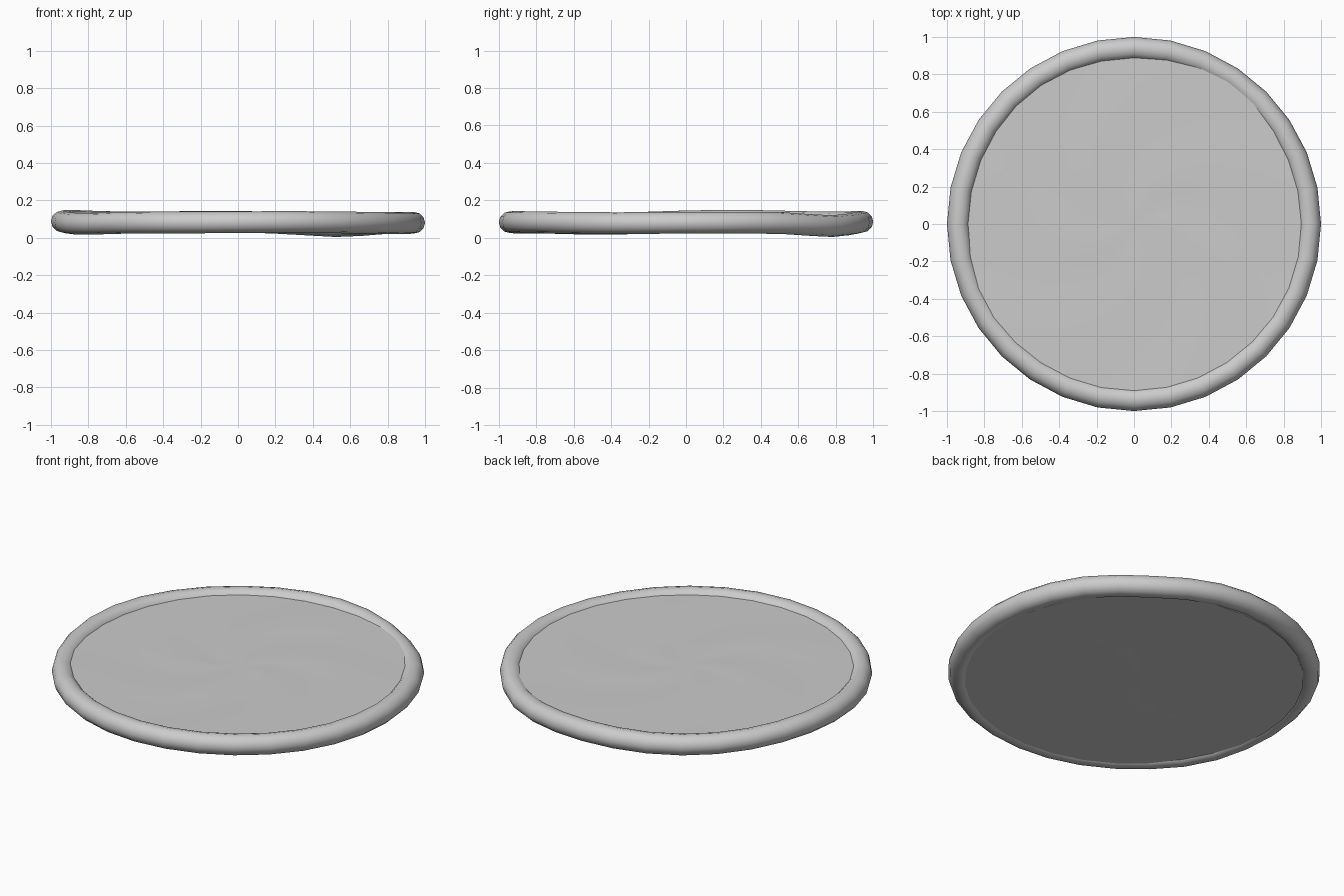
import bpy, bmesh, math

if "Cube" in bpy.data.objects:
    bpy.data.objects.remove(bpy.data.objects["Cube"])

SEG = 32


def bump(a, centre, width, height):
    d = (a - centre + 180) % 360 - 180
    return height * math.exp(-(d / width) ** 2)


def rim_wave(a):
    # gentle hand-rolled rise and fall around the rim (a in degrees)
    return (bump(a, 55, 16, -0.019) + bump(a, 95, 18, 0.005)
            + bump(a, 165, 24, 0.010) + bump(a, 208, 15, -0.008)
            + bump(a, 285, 25, 0.003) + bump(a, 335, 20, -0.003))


def lathe(name, profile, wave, closed):
    """Spin (radius, z) points; an open profile is capped with a centre point at each end."""
    bm = bmesh.new()
    rings = []
    for r, z in profile:
        ring = []
        for i in range(SEG):
            a = 2 * math.pi * i / SEG
            ring.append(bm.verts.new((r * math.cos(a), r * math.sin(a),
                                      z + wave(math.degrees(a), r))))
        rings.append(ring)
    pairs = list(zip(rings, rings[1:]))
    if closed:
        pairs.append((rings[-1], rings[0]))
    for lo, hi in pairs:
        for i in range(SEG):
            j = (i + 1) % SEG
            bm.faces.new((lo[i], lo[j], hi[j], hi[i]))
    if not closed:
        for ring, z in ((rings[0], profile[0][1]), (rings[-1], profile[-1][1])):
            c = bm.verts.new((0, 0, z))
            for i in range(SEG):
                bm.faces.new((ring[i], ring[(i + 1) % SEG], c))
    bmesh.ops.recalc_face_normals(bm, faces=bm.faces)
    mesh = bpy.data.meshes.new(name)
    bm.to_mesh(mesh)
    bm.free()
    obj = bpy.data.objects.new(name, mesh)
    bpy.context.collection.objects.link(obj)
    bpy.context.view_layer.objects.active = obj
    obj.select_set(True)
    bpy.ops.object.shade_smooth_by_angle(angle=math.radians(50))
    obj.select_set(False)
    return obj


# Rounded rim
tube = [(0.94 + 0.06 * math.cos(t), 0.081 + 0.058 * math.sin(t))
        for t in (2 * math.pi * k / 12 for k in range(12))]
lathe("rim", tube, lambda a, r: rim_wave(a), True)

# Thick, slightly uneven flat base with swirling ripples
radii = (0.15, 0.3, 0.45, 0.6, 0.75, 0.91)
base = [(r, 0.03) for r in radii] + [(r, 0.115) for r in reversed(radii)]
lathe("base", base,
      lambda a, r: 0.0022 * math.sin(math.radians(5 * a) + 9 * r) * math.sin(math.pi * r), False)
